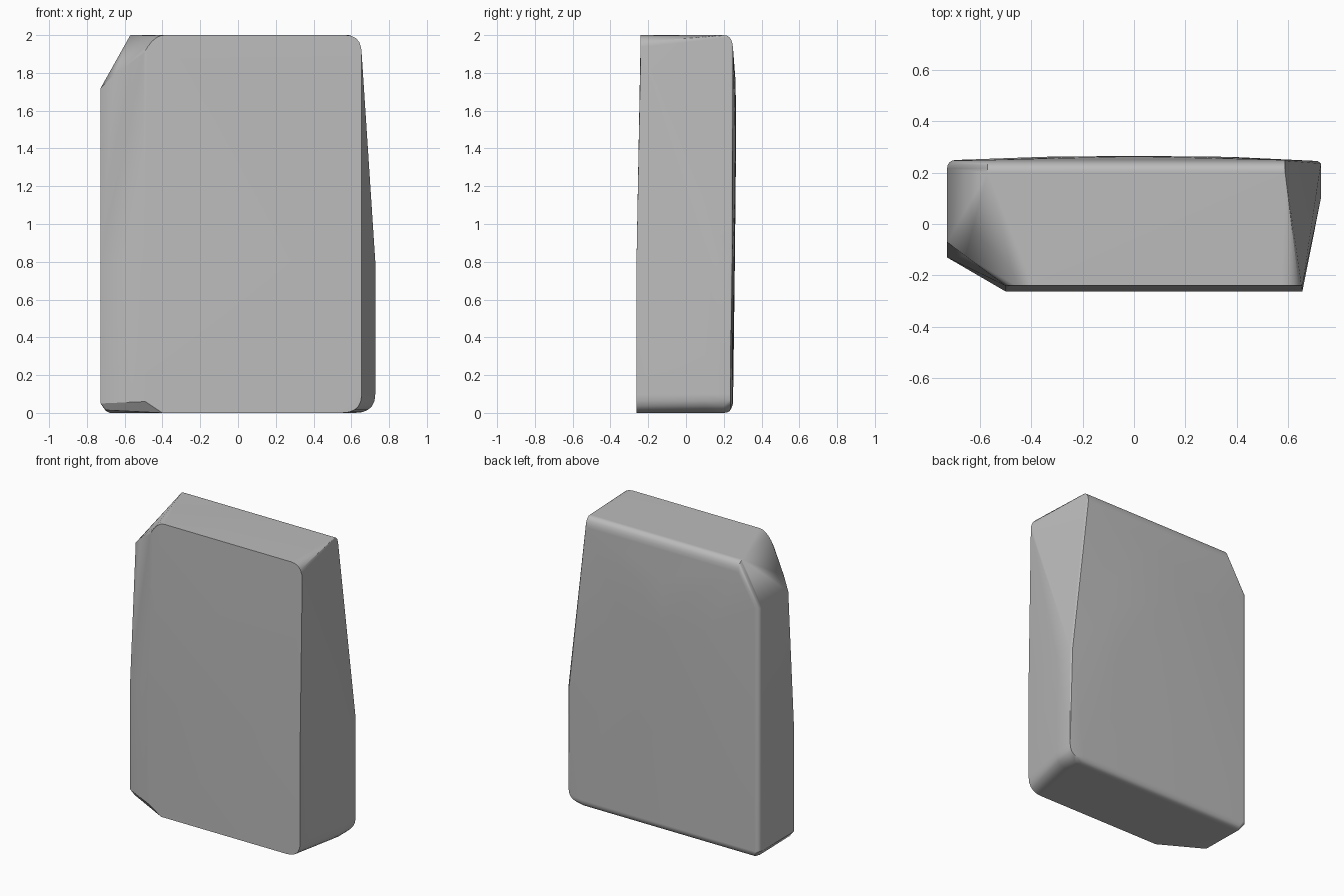
import bpy
import bmesh
import math
from mathutils import Vector

default_cube = bpy.data.objects.get("Cube")
if default_cube:
    bpy.data.objects.remove(default_cube, do_unlink=True)

# Main extents of the stone slab
RIGHT, LEFT = 0.727, -0.727
FACE_RIGHT, FACE_LEFT = 0.655, -0.5
FRONT, FRONT_TOP = -0.262, -0.24
BACK, BACK_INNER = 0.245, 0.2
TOP, WAIST, SHOULDER = 2.0, 0.8, 1.72
SOFT = 0.1


def rounded(start, corner, end, steps=5):
    """Points of a soft curve that turns at a corner."""
    a, b, c = Vector(start), Vector(corner), Vector(end)
    points = []
    for i in range(steps + 1):
        t = i / steps
        points.append(a * (1 - t) ** 2 + b * 2 * t * (1 - t) + c * t * t)
    return points


def front_face():
    points = [Vector((FACE_RIGHT, FRONT, WAIST)), Vector((FACE_LEFT, FRONT, WAIST))]
    points += rounded((0.57, FRONT_TOP, TOP), (FACE_RIGHT, FRONT_TOP, TOP),
                      (FACE_RIGHT, FRONT_TOP, TOP - SOFT))
    points += rounded((-0.39, FRONT_TOP, TOP), (-0.45, FRONT_TOP, TOP),
                      (FACE_LEFT, FRONT_TOP, TOP - SOFT))
    points += rounded((0.55, FRONT, 0), (FACE_RIGHT, FRONT, 0),
                      (FACE_RIGHT, FRONT, SOFT))
    points += [Vector((-0.4, FRONT, 0)), Vector((-0.49, FRONT, 0.06))]
    return points


def left_side():
    # Front chamfer, leaning back towards the cut upper corner
    points = [Vector(p) for p in (
        (LEFT, -0.13, 0.05), (LEFT, -0.13, WAIST), (LEFT, -0.07, SHOULDER),
        (-0.655, -0.125, 1.79), (-0.7, -0.12, 0.015), (-0.7, BACK_INNER, 0.01))]
    # Soft vertical back edge
    for z in (0.05, SHOULDER):
        points += rounded((LEFT, 0.215, z), (LEFT, BACK, z), (-0.695, 0.249, z))
    return points


def right_side():
    points = [Vector((RIGHT, SOFT, WAIST)), Vector((RIGHT, 0.235, WAIST)),
              Vector((0.715, BACK, WAIST))]
    # Soft lower edge
    for y in (SOFT, BACK_INNER):
        points += rounded((RIGHT, y, SOFT), (RIGHT, y, 0), (0.62, y, 0))
    points += rounded((RIGHT, 0.235, SOFT), (RIGHT, 0.235, 0.02), (0.64, 0.235, 0.02))
    return points


def back_face():
    points = []
    # Soft top and bottom edges
    for x in (-0.57, 0.587):
        points += rounded((x, BACK_INNER, TOP), (x, BACK, TOP), (x, 0.249, TOP - 0.07))
    for x in (-0.68, 0.62):
        points += rounded((x, BACK_INNER, 0), (x, BACK, 0), (x, BACK, 0.05))
    # Gentle bulge
    for i in range(12):
        angle = math.tau * i / 12
        points.append(Vector((0.4 * math.cos(angle),
                              0.26 + 0.003 * math.sin(angle),
                              1.2 + 0.55 * math.sin(angle))))
    points.append(Vector((0, 0.265, 1.4)))
    return points


# Wrap all the faces in one convex skin
bm = bmesh.new()
for point in front_face() + left_side() + right_side() + back_face():
    bm.verts.new(point)
bmesh.ops.remove_doubles(bm, verts=bm.verts[:], dist=0.001)
bmesh.ops.convex_hull(bm, input=bm.verts[:])
loose = [v for v in bm.verts if not v.link_faces]
bmesh.ops.delete(bm, geom=loose, context='VERTS')
bmesh.ops.dissolve_limit(bm, angle_limit=math.radians(0.3),
                         verts=bm.verts[:], edges=bm.edges[:])
bmesh.ops.recalc_face_normals(bm, faces=bm.faces[:])
mesh = bpy.data.meshes.new("stone_slab")
bm.to_mesh(mesh)
bm.free()

stone_slab = bpy.data.objects.new("stone_slab", mesh)
bpy.context.collection.objects.link(stone_slab)

# Plain grey stone
grey = bpy.data.materials.new("stone_grey")
grey.use_nodes = True
colour = (0.5, 0.5, 0.5, 1)
grey.diffuse_color = colour
for node in grey.node_tree.nodes:
    if node.type == 'BSDF_PRINCIPLED':
        node.inputs["Base Color"].default_value = colour
mesh.materials.append(grey)

# Smooth the soft edges and keep the hard ones crisp
bpy.ops.object.select_all(action='DESELECT')
stone_slab.select_set(True)
bpy.context.view_layer.objects.active = stone_slab
bpy.ops.object.shade_smooth_by_angle(angle=math.radians(30))
weighted = stone_slab.modifiers.new("even_shading", 'WEIGHTED_NORMAL')
weighted.keep_sharp = True
